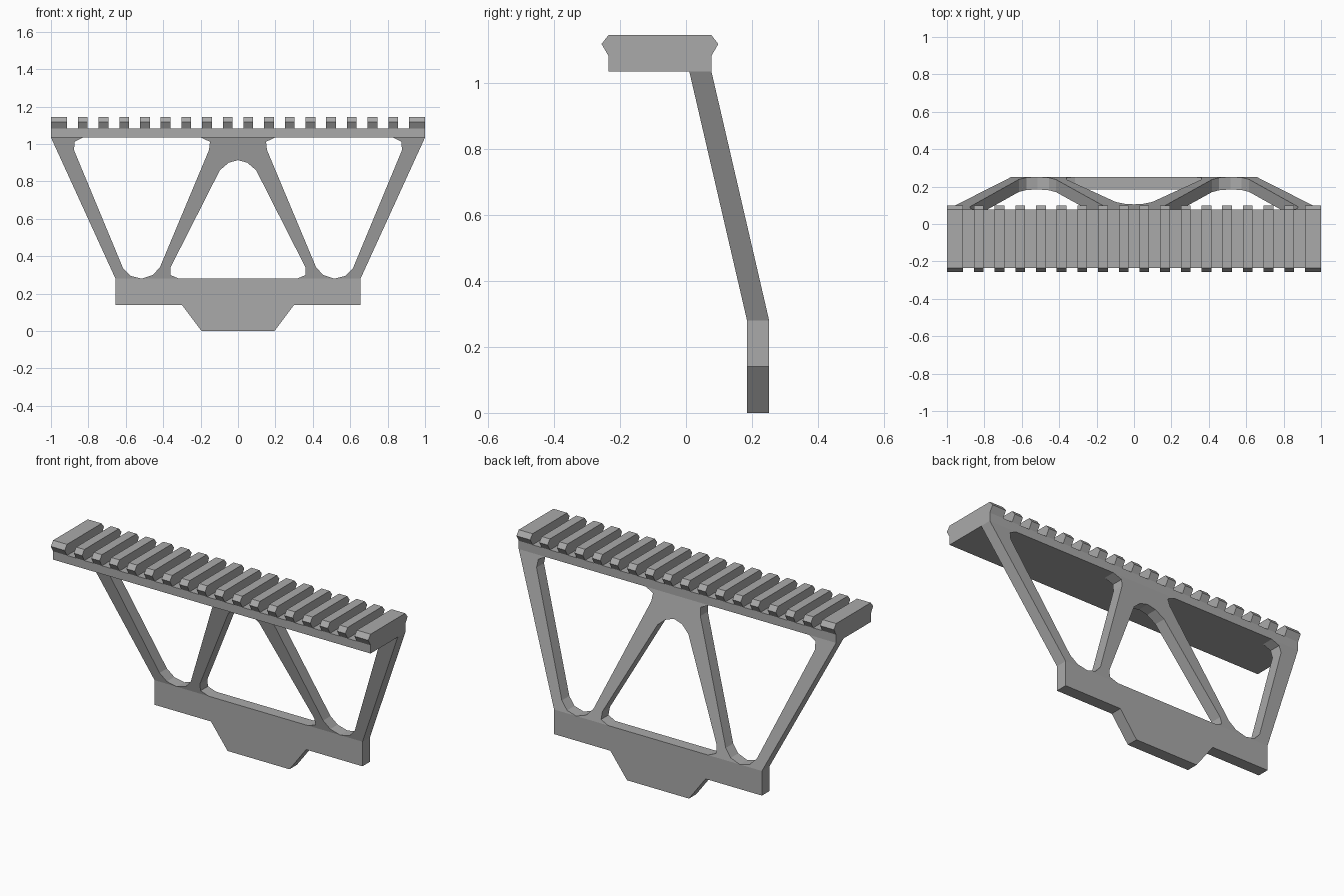
import bpy, bmesh

if "Cube" in bpy.data.objects:
    bpy.data.objects.remove(bpy.data.objects["Cube"], do_unlink=True)

grey = bpy.data.materials.new("matte grey")
grey.use_nodes = True
grey.diffuse_color = (0.4, 0.4, 0.4, 1)
grey.node_tree.nodes["Principled BSDF"].inputs["Base Color"].default_value = (0.4, 0.4, 0.4, 1)

RAIL_BOTTOM, RAIL_TOP, BEND = 1.035, 1.082, 0.28
FRONT, BACK = -0.235, 0.077          # rail depth
PLATE = (0.185, 0.252)               # plate depth below the bend
LEAN = (BACK - PLATE[1]) / (RAIL_BOTTOM - BEND)


def prism(name, rings):
    """Solid between two matching outlines."""
    bm = bmesh.new()
    a, b = [[bm.verts.new(p) for p in ring] for ring in rings]
    bm.faces.new(a)
    bm.faces.new(b[::-1])
    n = len(a)
    for i in range(n):
        j = (i + 1) % n
        bm.faces.new((a[j], a[i], b[i], b[j]))
    bmesh.ops.recalc_face_normals(bm, faces=bm.faces)
    mesh = bpy.data.meshes.new(name)
    bm.to_mesh(mesh)
    bm.free()
    mesh.materials.append(grey)
    obj = bpy.data.objects.new(name, mesh)
    bpy.context.collection.objects.link(obj)
    return obj


def plate(name, outline):
    """Plate from an x-z outline, leaning forward above the bend."""
    return prism(name, [[(x, y + LEAN * max(0, z - BEND), z) for x, z in outline]
                        for y in PLATE])


def bar(name, outline, x0, x1):
    """Bar along x from a y-z outline."""
    return prism(name, [[(x, y, z) for y, z in outline] for x in (x0, x1)])


def mirrored(half):
    return half + [(-x, z) for x, z in reversed(half) if x > 0]


# Lower mounting plate with its tapered tab
plate("mounting_plate", mirrored([(0.655, BEND), (0.655, 0.14), (0.3, 0.14), (0.195, 0)]))

# Centre legs, with an arch between them
plate("centre_legs", mirrored([
    (0.198, RAIL_BOTTOM), (0.15, 1.012), (0.155, 0.968), (0.417, 0.342),
    (0.455, 0.3), (0.515, BEND), (0.315, BEND), (0.362, 0.3),
    (0.36, 0.342), (0.097, 0.86), (0.05, 0.9), (0, 0.914)]))

# Outer struts
strut = [(1, RAIL_BOTTOM), (0.655, BEND), (0.515, BEND), (0.575, 0.295),
         (0.615, 0.337), (0.877, 0.968), (0.873, 1.012), (0.83, RAIL_BOTTOM)]
for side, s in (("left", 1), ("right", -1)):
    plate(f"{side}_strut", [(s * x, z) for x, z in strut])

# Rail base
bar("rail_base", [(FRONT, RAIL_BOTTOM), (BACK, RAIL_BOTTOM),
                  (BACK, RAIL_TOP), (FRONT, RAIL_TOP)], -1, 1)

# Rail teeth: evenly spaced, with a wider one at each end
tooth = [(FRONT, RAIL_TOP), (BACK, RAIL_TOP), (0.098, 1.118),
         (BACK, 1.145), (FRONT, 1.145), (-0.256, 1.118)]
PITCH, HALF = 0.1106, 0.026
for i in range(16):
    x = (i - 7.5) * PITCH
    bar(f"rail_tooth_{i + 1}", tooth, x - HALF, x + HALF)
bar("right_end_tooth", tooth, -1, -0.913)
bar("left_end_tooth", tooth, 0.913, 1)
